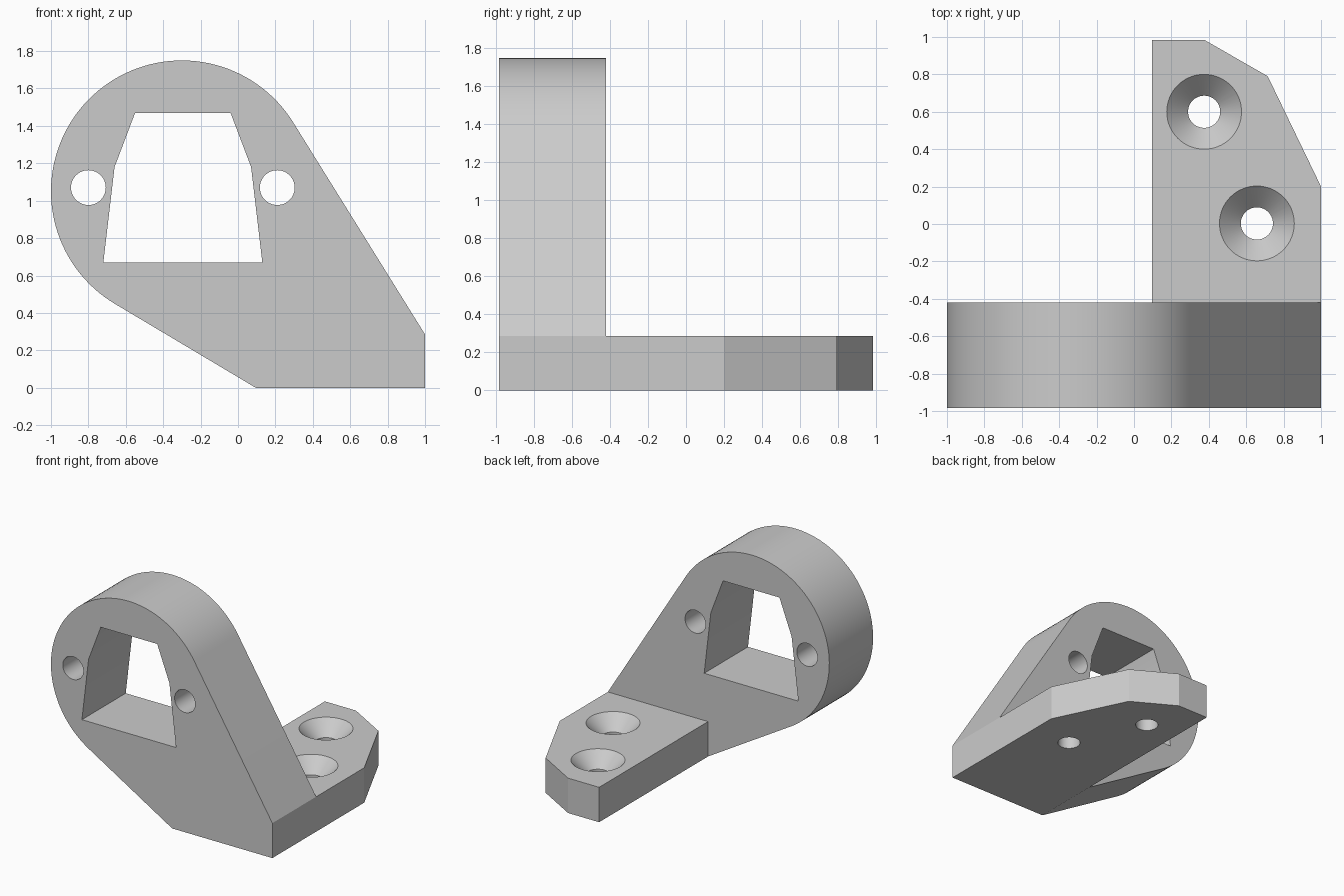
import bpy, bmesh, math
from mathutils import Vector

default = bpy.data.objects.get("Cube")
if default:
    bpy.data.objects.remove(default, do_unlink=True)

grey = bpy.data.materials.new("light grey")
grey.use_nodes = True
GREY = (0.6, 0.6, 0.6, 1)
grey.diffuse_color = GREY
grey.node_tree.nodes["Principled BSDF"].inputs["Base Color"].default_value = GREY

FRONT, BACK, STEP = -0.985, 0.985, -0.42   # depth of lug and foot
FOOT = 0.285                               # foot thickness
CENTRE, RADIUS = Vector((-0.3, 1.05)), 0.7


def add_object(name, bm):
    bmesh.ops.recalc_face_normals(bm, faces=bm.faces[:])
    mesh = bpy.data.meshes.new(name)
    bm.to_mesh(mesh)
    bm.free()
    mesh.materials.append(grey)
    obj = bpy.data.objects.new(name, mesh)
    bpy.context.collection.objects.link(obj)
    return obj


def loft(name, start, end):
    """Solid between two matching outlines."""
    bm = bmesh.new()
    a = [bm.verts.new(p) for p in start]
    b = [bm.verts.new(p) for p in end]
    bm.faces.new(a)
    bm.faces.new(b)
    for i in range(len(a)):
        j = (i + 1) % len(a)
        bm.faces.new((a[i], a[j], b[j], b[i]))
    return add_object(name, bm)


def extrude_y(name, outline, y0, y1):
    return loft(name, [(x, y0, z) for x, z in outline], [(x, y1, z) for x, z in outline])


def extrude_z(name, outline, z0, z1):
    return loft(name, [(x, y, z0) for x, y in outline], [(x, y, z1) for x, y in outline])


def circle(cx, cy, r, n=64):
    return [(cx + r * math.cos(math.tau * i / n), cy + r * math.sin(math.tau * i / n))
            for i in range(n)]


def tangent_angle(point, side):
    d = Vector(point) - CENTRE
    return math.atan2(d.y, d.x) + side * math.acos(RADIUS / d.length)


def combine(target, other, operation):
    mod = target.modifiers.new(other.name, "BOOLEAN")
    mod.operation, mod.solver, mod.object = operation, "EXACT", other
    bpy.context.view_layer.objects.active = target
    bpy.ops.object.modifier_apply(modifier=mod.name)
    bpy.data.objects.remove(other, do_unlink=True)


# Upright lug: round head with tangent sides running down to the foot
right, left = (1, FOOT), (0.095, 0)
a0 = tangent_angle(right, 1)
a1 = tangent_angle(left, -1) + math.tau
steps = 72
arc = [(CENTRE.x + RADIUS * math.cos(a), CENTRE.y + RADIUS * math.sin(a))
       for a in (a0 + (a1 - a0) * i / steps for i in range(steps + 1))]
bracket = extrude_y("bracket", [left, (1, 0), right] + arc, FRONT, STEP)

# Foot with clipped corners, merged into the lug
foot = extrude_z("foot", [(0.095, -0.7), (1, -0.7), (1, 0.2), (0.715, 0.79),
                          (0.375, BACK), (0.095, BACK)], 0, FOOT)
combine(bracket, foot, "UNION")

# Tapered window, mirrored about its own middle
half = [(0.425, 0.67), (0.365, 1.18), (0.255, 1.47)]
mid = -0.295
window = [(mid + x, z) for x, z in half] + [(mid - x, z) for x, z in reversed(half)]
combine(bracket, extrude_y("window", window, -1.2, -0.2), "DIFFERENCE")

# Bolt holes either side of the window
for side in (-1, 1):
    hole = extrude_y("bolt_hole", circle(mid + side * 0.505, 1.07, 0.093), -1.2, -0.2)
    combine(bracket, hole, "DIFFERENCE")

# Countersunk screw holes in the foot
for x, y in ((0.375, 0.6), (0.657, 0.003)):
    combine(bracket, extrude_z("screw_hole", circle(x, y, 0.086), -0.1, 0.4), "DIFFERENCE")
    low, high, rise = circle(x, y, 0.086), circle(x, y, 0.228), 0.142
    cone = loft("countersink", [(*p, FOOT - 0.114) for p in low],
                [(*p, FOOT - 0.114 + rise) for p in high])
    combine(bracket, cone, "DIFFERENCE")

bpy.ops.object.select_all(action="DESELECT")
bracket.select_set(True)
bpy.context.view_layer.objects.active = bracket
bpy.ops.object.shade_smooth_by_angle(angle=math.radians(20))
